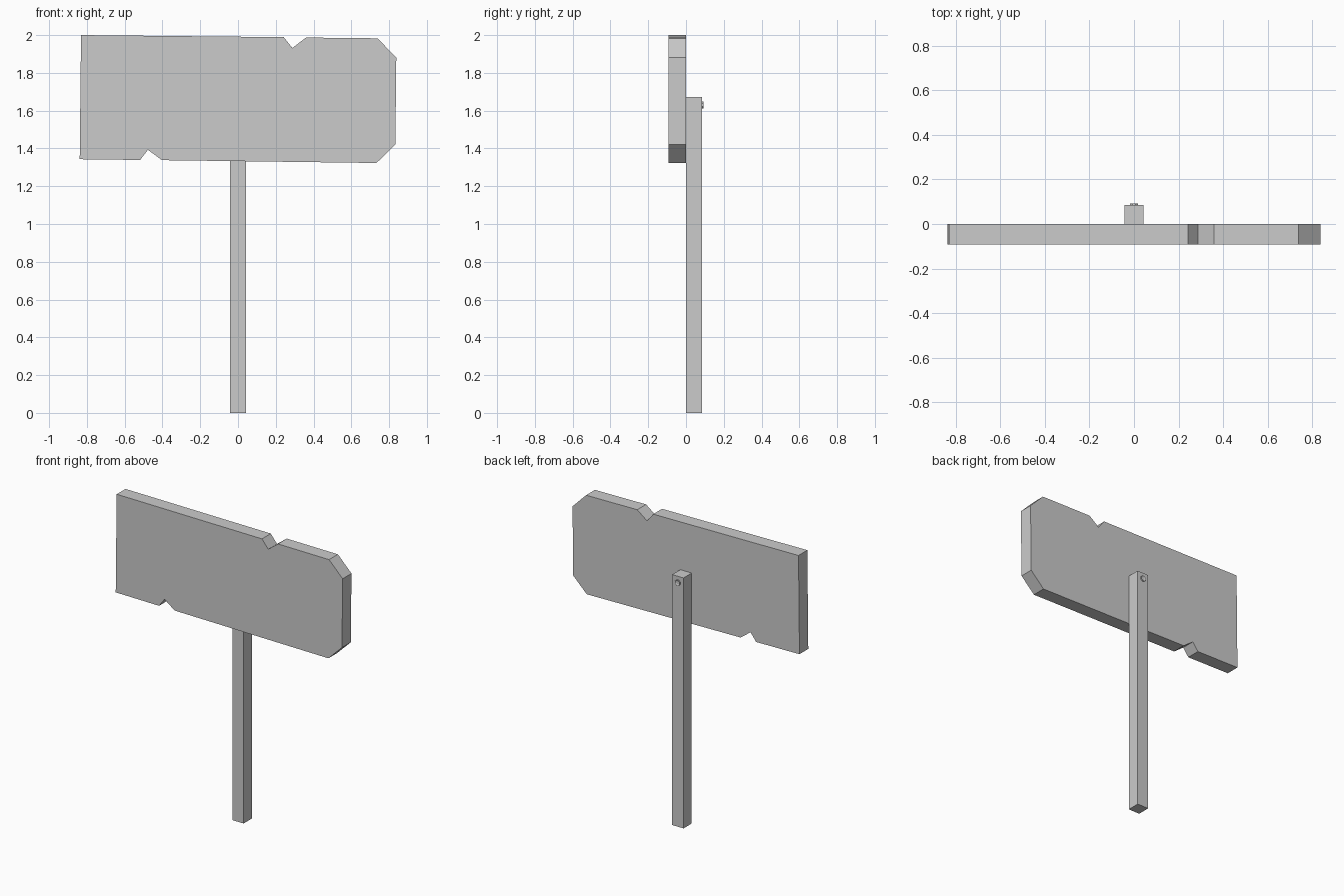
import bpy, bmesh
from math import pi
from mathutils import Matrix

if "Cube" in bpy.data.objects:
    bpy.data.objects.remove(bpy.data.objects["Cube"])


def make_object(name, bm):
    bmesh.ops.recalc_face_normals(bm, faces=bm.faces)
    mesh = bpy.data.meshes.new(name)
    bm.to_mesh(mesh)
    bm.free()
    obj = bpy.data.objects.new(name, mesh)
    bpy.context.collection.objects.link(obj)
    return obj


def extrude_profile(name, points, y0, y1):
    """Extrude an x-z outline from y0 to y1."""
    bm = bmesh.new()
    face = bm.faces.new([bm.verts.new((x, y0, z)) for x, z in points])
    new = bmesh.ops.extrude_face_region(bm, geom=[face])["geom"]
    verts = [v for v in new if isinstance(v, bmesh.types.BMVert)]
    bmesh.ops.translate(bm, verts=verts, vec=(0, y1 - y0, 0))
    return make_object(name, bm)


# Sign board: slightly crooked plank, two clipped corners, two V notches
outline = [
    (-0.838, 1.343), (-0.518, 1.339), (-0.477, 1.393), (-0.403, 1.338),
    (0.733, 1.323), (0.833, 1.421), (0.838, 1.882), (0.738, 1.983),
    (0.360, 1.987), (0.288, 1.932), (0.242, 1.989), (-0.831, 2.0),
]
extrude_profile("sign_board", outline, -0.093, 0.0)

# Square post behind the board
w = 0.042
extrude_profile("post", [(-w, 0), (w, 0), (w, 1.672), (-w, 1.672)], 0.0, 0.086)

# Bolt head on the back of the post, with a recessed centre
bm = bmesh.new()
bmesh.ops.create_cone(bm, cap_ends=True, segments=8, radius1=0.021,
                      radius2=0.019, depth=0.012)
bmesh.ops.transform(bm, verts=bm.verts, matrix=Matrix.Translation((0, 0.087, 1.63))
                    @ Matrix.Rotation(-pi / 2, 4, 'X') @ Matrix.Rotation(pi / 8, 4, 'Z'))
cap = max(bm.faces, key=lambda f: f.calc_center_median().y)
bmesh.ops.inset_region(bm, faces=[cap], thickness=0.008)
bmesh.ops.translate(bm, verts=cap.verts, vec=(0, -0.004, 0))
make_object("bolt_head", bm)
